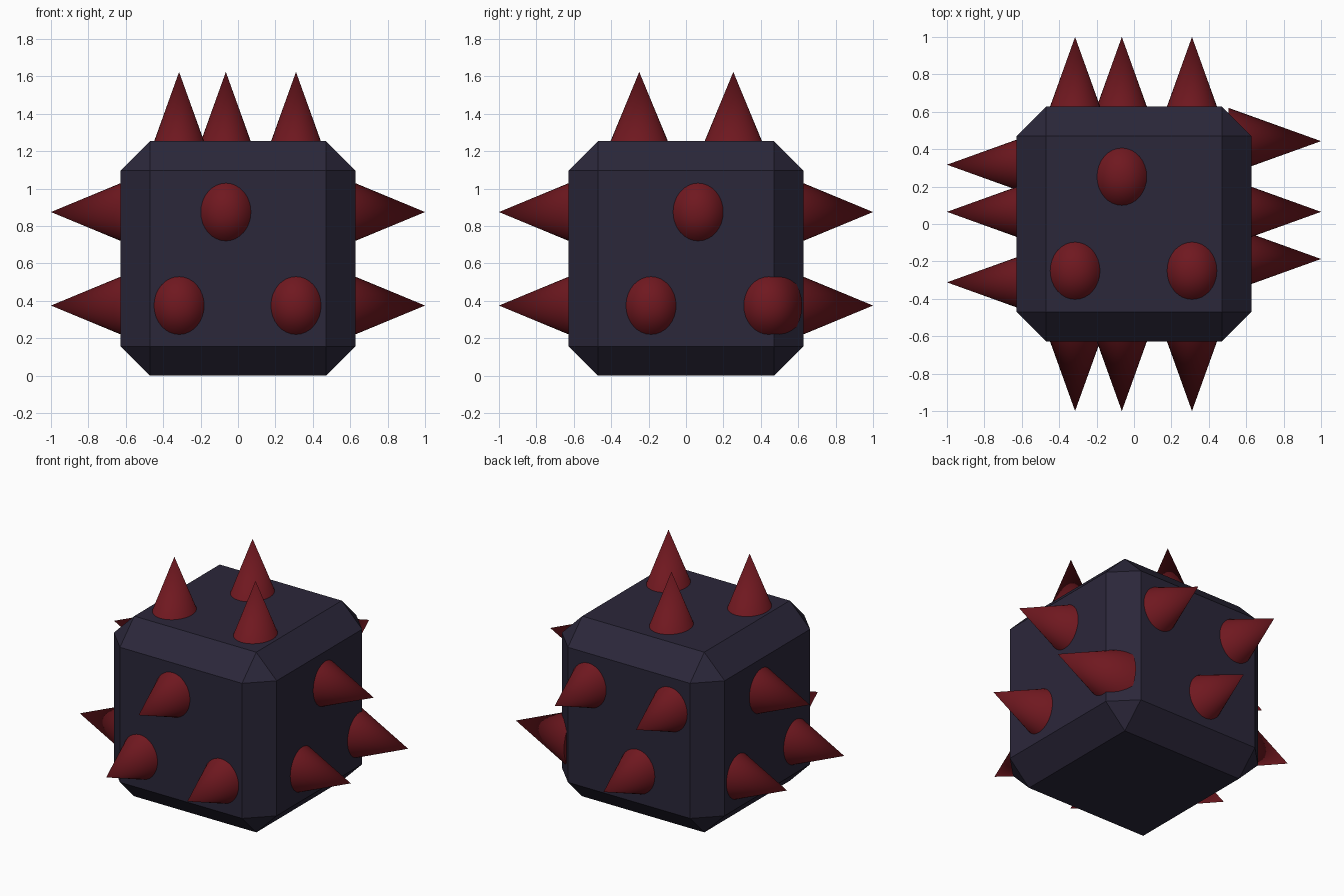
import bpy, bmesh, math
from mathutils import Matrix

if "Cube" in bpy.data.objects:
    bpy.data.objects.remove(bpy.data.objects["Cube"])

HALF = 0.627      # half the cube's side
CHAMFER = 0.157
DEPTH = 0.495     # full cone length, base sunk into the cube
R_SHORT, R_LONG = 0.178, 0.205


def material(name, rgb):
    m = bpy.data.materials.new(name)
    m.diffuse_color = (*rgb, 1)
    m.use_nodes = True
    m.node_tree.nodes["Principled BSDF"].inputs["Base Color"].default_value = m.diffuse_color
    return m


def add_object(name, bm, mat):
    mesh = bpy.data.meshes.new(name)
    bm.to_mesh(mesh)
    bm.free()
    mesh.materials.append(mat)
    ob = bpy.data.objects.new(name, mesh)
    bpy.context.collection.objects.link(ob)
    return ob


body_mat = material("dark_body", (0.024, 0.02, 0.042))
spike_mat = material("dark_red", (0.16, 0.009, 0.014))

# Chamfered cube body
bm = bmesh.new()
bmesh.ops.create_cube(bm, size=2 * HALF, matrix=Matrix.Translation((0, 0, HALF)))
bmesh.ops.bevel(bm, geom=bm.edges[:], offset=CHAMFER, offset_type='OFFSET',
                segments=1, affect='EDGES')
add_object("body", bm, body_mat)


# Oval cone spike: long axis upright on the walls, along y on the top
def spike(name, tip, rotation):
    bm = bmesh.new()
    bmesh.ops.create_cone(bm, cap_ends=True, segments=32, radius1=1, radius2=0,
                          depth=DEPTH,
                          matrix=Matrix.Translation((0, 0, -DEPTH / 2)))
    bm.transform(Matrix.Translation(tip) @ rotation
                 @ Matrix.Diagonal((R_SHORT, R_LONG, 1, 1)))
    for f in bm.faces:
        f.smooth = len(f.verts) == 3
    for e in bm.edges:
        e.smooth = all(f.smooth for f in e.link_faces)
    add_object(name, bm, spike_mat)


LOW, HIGH = 0.375, 0.875
to_front = Matrix.Rotation(math.pi / 2, 4, 'X')


def turn(degrees):
    return Matrix.Rotation(math.radians(degrees), 4, 'Z') @ to_front


# Three spikes on each face except the bottom
faces = {
    "front": (to_front, [(-0.065, -1, HIGH), (-0.315, -1, LOW), (0.31, -1, LOW)]),
    "right": (turn(90), [(1, 0.065, HIGH), (1, -0.187, LOW), (1, 0.443, LOW)]),
    "back": (turn(180), [(-0.065, 1, LOW), (-0.315, 1, HIGH), (0.31, 1, HIGH)]),
    "left": (turn(-90), [(-1, 0.065, HIGH), (-1, 0.317, LOW), (-1, -0.312, LOW)]),
    "top": (Matrix.Identity(4), [(-0.065, 0.253, 1.624), (-0.315, -0.25, 1.624),
                                 (0.31, -0.25, 1.624)]),
}
for face, (rotation, tips) in faces.items():
    for i, tip in enumerate(tips, 1):
        spike(f"{face}_spike_{i}", tip, rotation)
